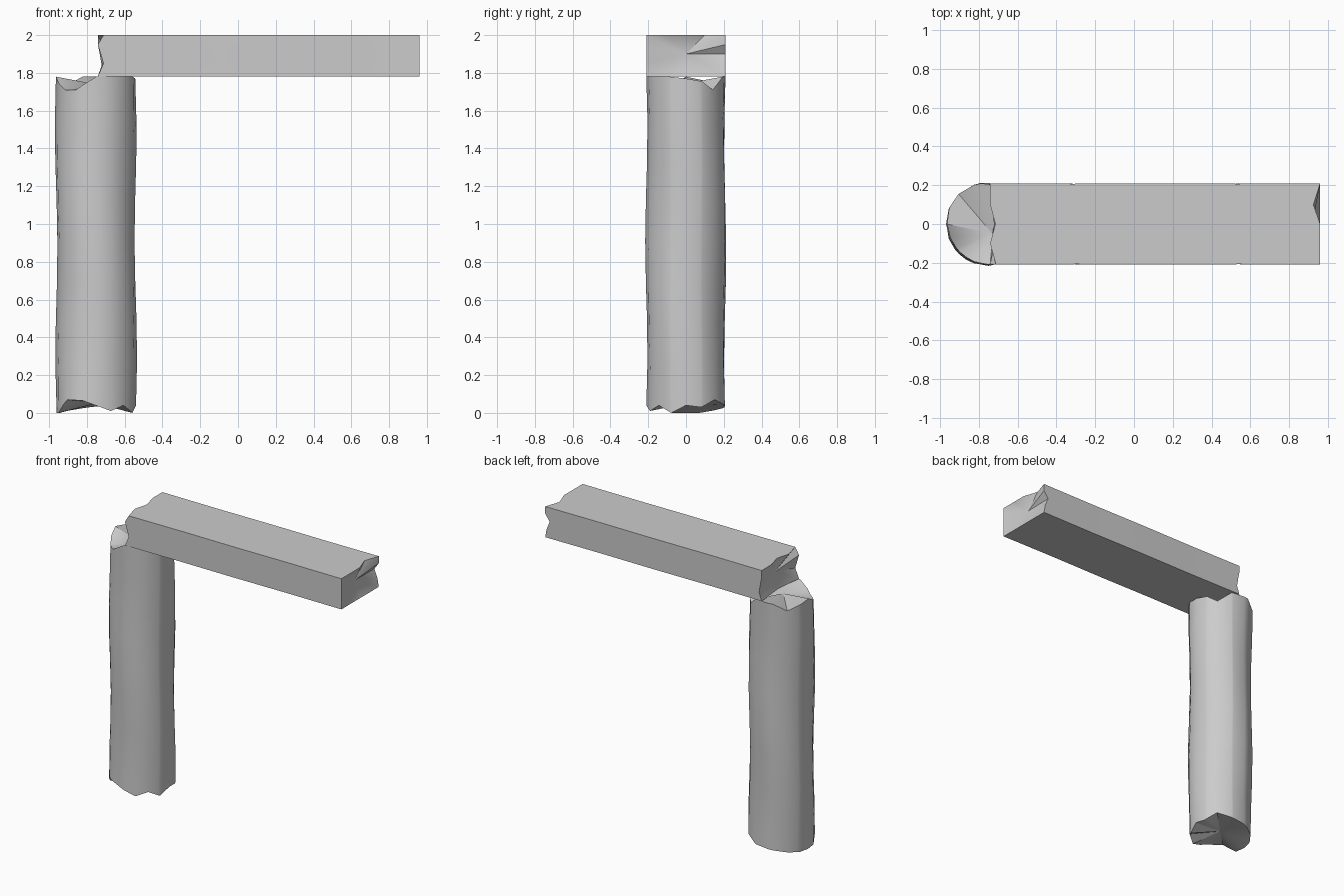
import bpy
import bmesh
from math import sin, cos, radians, pi
from mathutils import Vector

cube = bpy.data.objects.get("Cube")
if cube:
    bpy.data.objects.remove(cube)

stone = bpy.data.materials.new("grey_stone")
stone.use_nodes = True
stone.diffuse_color = (0.6, 0.6, 0.6, 1)
bsdf = stone.node_tree.nodes["Principled BSDF"]
bsdf.inputs["Base Color"].default_value = (0.6, 0.6, 0.6, 1)
bsdf.inputs["Roughness"].default_value = 0.9


def skin(name, rings, tips):
    """Bridge closed rings of points and fan both ends to sunken tips."""
    bm = bmesh.new()
    loops = [[bm.verts.new(p) for p in ring] for ring in rings]
    n = len(loops[0])
    for a, b in zip(loops, loops[1:]):
        for i in range(n):
            j = (i + 1) % n
            bm.faces.new((a[i], a[j], b[j], b[i]))
    for loop, tip in ((loops[0], tips[0]), (loops[-1], tips[1])):
        centre = bm.verts.new(tip)
        for i in range(n):
            bm.faces.new((loop[i], loop[(i + 1) % n], centre))
    bmesh.ops.recalc_face_normals(bm, faces=bm.faces)
    mesh = bpy.data.meshes.new(name)
    bm.to_mesh(mesh)
    bm.free()
    mesh.materials.append(stone)
    obj = bpy.data.objects.new(name, mesh)
    bpy.context.collection.objects.link(obj)
    bpy.ops.object.select_all(action="DESELECT")
    obj.select_set(True)
    bpy.context.view_layer.objects.active = obj
    bpy.ops.object.shade_smooth_by_angle(angle=radians(35))
    return obj


def profile(points, angle):
    """Read a jagged rim height at an angle, wrapping round the circle."""
    pts = points + [(points[0][0] + 360, points[0][1])]
    for (a, u), (b, v) in zip(pts, pts[1:]):
        if a <= angle <= b:
            return u + (v - u) * (angle - a) / (b - a)


# Standing column: slightly wavy cylinder with broken ends
bottom_rim = [(0, .04), (22, .03), (45, .07), (75, .04), (100, .03), (160, 0),
              (200, 0), (225, .07), (250, .065), (292, .01), (315, .04), (338, 0)]
top_rim = [(0, 1.77), (25, 1.755), (45, 1.71), (72, 1.78), (110, 1.78), (135, 1.735),
           (155, 1.76), (180, 1.78), (217, 1.71), (238, 1.71), (270, 1.78), (335, 1.78)]
angles = sorted({a for a, _ in bottom_rim + top_rim})


def column_point(angle, t):
    low, high = profile(bottom_rim, angle), profile(top_rim, angle)
    a = radians(angle)
    r = 0.21 + 0.006 * sin(3 * pi * t + 2 * a) + 0.004 * t * cos(a - pi)
    return Vector((-0.75 + r * cos(a), r * sin(a), low + (high - low) * t))


skin("column",
     [[column_point(a, k / 8) for a in angles] for k in range(9)],
     [(-0.75, 0, 0.05), (-0.73, -0.05, 1.735)])

# Lintel rim: y, z, then how deep each end is chipped (left, right)
half, low, high = 0.21, 1.782, 2.0
rim = [(-half, low, 0, 0), (0, low, .02, 0), (half, low, 0, 0),
       (half, 1.84, .02, .01), (half, 1.90, .01, .035), (half, 1.95, 0, 0),
       (half, high, 0, 0), (.1, high, 0, .035), (0, high, .027, 0),
       (-.1, high, 0, 0), (-half, high, .03, 0),
       (-half, 1.95, 0, 0), (-half, 1.85, .03, 0)]


def lintel_ring(t):
    ring = []
    for y, z, left, right in rim:
        start, end = -0.742 + left, 0.96 - right
        wave = 1 - 0.012 * (1 - cos(4 * pi * t)) / 2
        ring.append((start + (end - start) * t, y * wave, z))
    return ring


skin("lintel", [lintel_ring(k / 8) for k in range(9)],
     [(-0.70, 0, 1.90), (0.92, 0, 1.90)])
